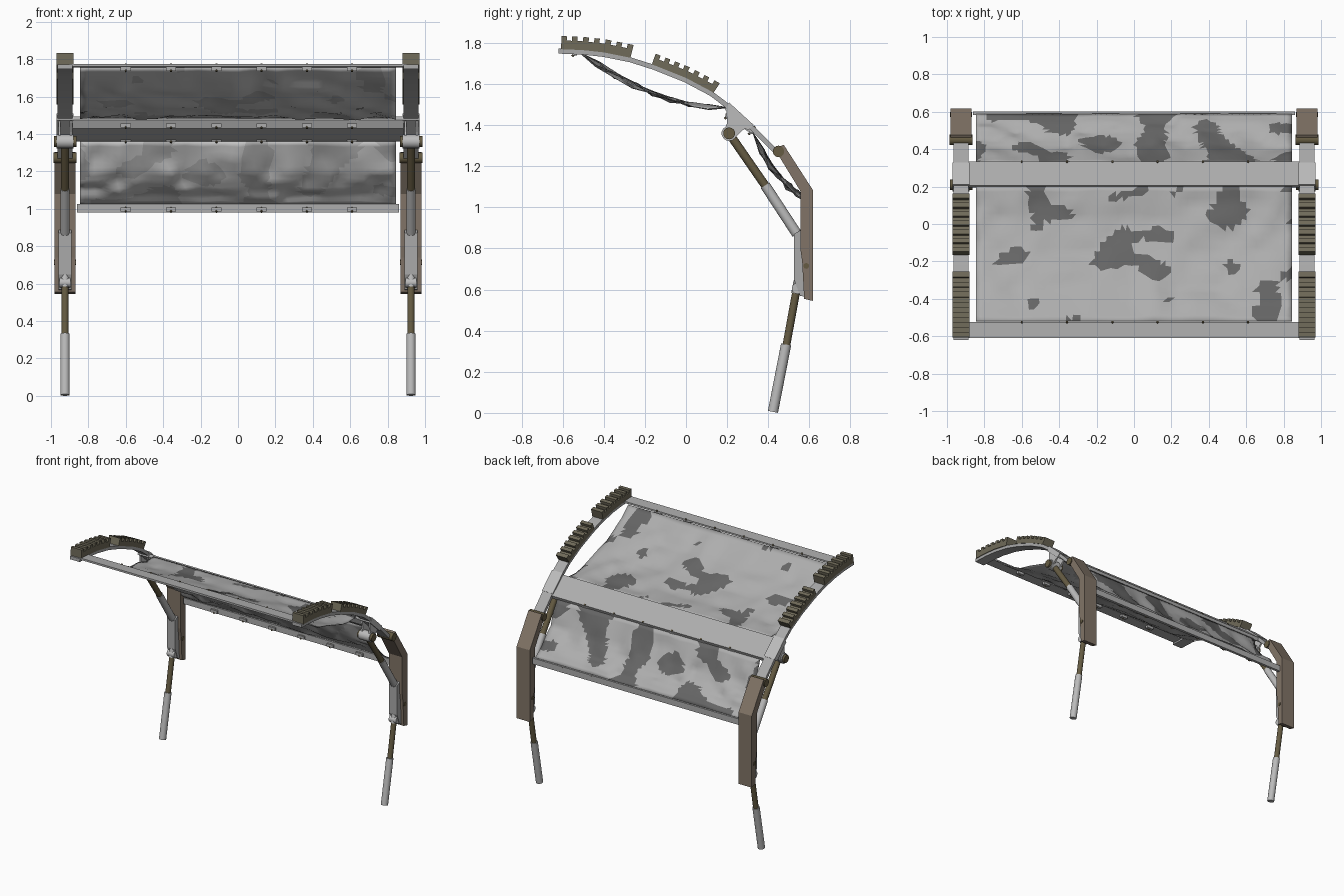
import bpy, bmesh, random
from mathutils import Vector, noise

if "Cube" in bpy.data.objects:
    bpy.data.objects.remove(bpy.data.objects["Cube"])
random.seed(4)


def mat(name, r, g=None, b=None):
    m = bpy.data.materials.new(name)
    m.diffuse_color = (r, g or r, b or r, 1)
    m.use_nodes = True
    m.node_tree.nodes["Principled BSDF"].inputs["Base Color"].default_value = m.diffuse_color
    return m


TAN = mat("tan_plate", 0.22, 0.175, 0.135)
OLIVE = mat("olive_tread", 0.16, 0.145, 0.10)
BRONZE = mat("bronze", 0.13, 0.105, 0.055)
STEEL = mat("steel", 0.42)
TUBE = mat("tube_steel", 0.50)
RAILGREY = mat("rail_grey", 0.40)
CLOTH = [mat("cloth_light", 0.42), mat("cloth_dark", 0.13),
         mat("lining_light", 1.0), mat("lining_dark", 0.45)]


def finish(name, bm, materials=STEEL, smooth=None):
    bmesh.ops.recalc_face_normals(bm, faces=bm.faces)
    me = bpy.data.meshes.new(name)
    bm.to_mesh(me)
    bm.free()
    ob = bpy.data.objects.new(name, me)
    bpy.context.collection.objects.link(ob)
    for m in materials if isinstance(materials, list) else [materials]:
        me.materials.append(m)
    if smooth:
        bpy.ops.object.select_all(action='DESELECT')
        ob.select_set(True)
        bpy.context.view_layer.objects.active = ob
        bpy.ops.object.shade_smooth_by_angle(angle=smooth)
    return ob


def prism(name, pts, x0, x1, material=STEEL, smooth=None):
    """Side profile in (y, z), extruded across x."""
    bm = bmesh.new()
    a = [bm.verts.new((x0, y, z)) for y, z in pts]
    b = [bm.verts.new((x1, y, z)) for y, z in pts]
    bm.faces.new(a)
    bm.faces.new(b[::-1])
    for i in range(len(pts)):
        j = (i + 1) % len(pts)
        bm.faces.new((a[i], b[i], b[j], a[j]))
    return finish(name, bm, material, smooth)


def rod(name, p, q, r, material=TUBE, sides=14):
    p, q = Vector(p), Vector(q)
    bm = bmesh.new()
    bmesh.ops.create_cone(bm, cap_ends=True, segments=sides, radius1=r, radius2=r, depth=(q - p).length)
    rot = (q - p).to_track_quat('Z', 'Y')
    for v in bm.verts:
        v.co = rot @ v.co + (p + q) / 2
    return finish(name, bm, material, 0.7)


def interp(pts, y):
    for (a, b), (c, d) in zip(pts, pts[1:]):
        if y <= c:
            break
    return b + (d - b) * (y - a) / (c - a)


# Curved top line of the side rails
RAIL = [(-.62, 1.772), (-.5, 1.767), (-.4, 1.756), (-.27, 1.73), (-.15, 1.692), (0, 1.632),
        (.13, 1.563), (.2, 1.51), (.27, 1.45), (.34, 1.385), (.44, 1.285)]


def above(y, h):
    """Point offset h along the normal of the rail."""
    dz = (interp(RAIL, y + .03) - interp(RAIL, y - .03)) / .06
    n = Vector((-dz, 1)).normalized()
    return (y + n.x * h, interp(RAIL, y) + n.y * h)


def tread(name, y0, y1, x0, x1, h, teeth=7):
    n = teeth * 2 - 1
    ys = [y0 + (y1 - y0) * i / n for i in range(n + 1)]
    top = []
    for i in range(n):
        hh = h if i % 2 == 0 else h - .021
        top += [above(ys[i], hh), above(ys[i + 1], hh)]
    base = [above(y, -.002) for y in reversed(ys)]
    prism(name, top + base, x0, x1, OLIVE)


def cloth(name, prof, nx, ny, amp, dark):
    """Crumpled, blotchy sheet hung between two bars, with a paler lining."""
    bm = bmesh.new()
    rows = []
    y0, y1 = prof[0][0], prof[-1][0]
    for j in range(ny + 1):
        row = []
        for i in range(nx + 1):
            y = y0 + (y1 - y0) * j / ny
            k = 0 if j in (0, ny) else amp
            dx = 0 if i in (0, nx) else random.uniform(-.025, .025)
            row.append(bm.verts.new((-.845 + 1.69 * i / nx + dx, y + random.uniform(-k, k),
                                     interp(prof, y) + random.uniform(-k, k))))
        rows.append(row)
    for r, s in zip(rows, rows[1:]):
        for i in range(nx):
            bm.faces.new((r[i], s[i], s[i + 1], r[i + 1]))
    bmesh.ops.subdivide_edges(bm, edges=bm.edges, cuts=2, use_grid_fill=True)
    bmesh.ops.triangulate(bm, faces=bm.faces)
    bmesh.ops.recalc_face_normals(bm, faces=bm.faces)
    if sum(f.normal.z for f in bm.faces) < 0:
        bmesh.ops.reverse_faces(bm, faces=bm.faces)
    # Blotches of the darker shade
    for f in bm.faces:
        c = f.calc_center_median()
        f.material_index = int(noise.noise((c.x * 5, c.y * 8, c.z * 4)) > dark)
    up = sum(f.normal.z for f in bm.faces) > 0
    ob = finish(name, bm, CLOTH, 1.2)
    if up and sum(p.normal.z for p in ob.data.polygons) < 0:
        ob.data.flip_normals()
    sol = ob.modifiers.new("thickness", 'SOLIDIFY')
    sol.thickness = .004
    sol.offset = 0
    sol.material_offset = 2


cloth("roof_cloth", [(-.52, 1.755), (-.4, 1.675), (-.29, 1.61), (-.13, 1.54), (.02, 1.50), (.12, 1.487), (.205, 1.485)],
      16, 8, .013, .25)
cloth("back_cloth", [(.325, 1.365), (.385, 1.24), (.43, 1.175), (.48, 1.117), (.55, 1.065), (.588, 1.025)],
      18, 6, .015, .06)

# Cross bars
prism("front_bar", [(-.61, 1.774), (-.525, 1.770), (-.525, 1.757), (-.61, 1.76)], -.9, .9)
prism("middle_bar", [(.205, 1.495), (.335, 1.385), (.325, 1.36), (.30, 1.37), (.21, 1.43), (.195, 1.475)], -.885, .885)
prism("lower_bar", [(.582, 1.025), (.602, 1.025), (.602, .98), (.582, .98)], -.86, .86)

# Cloth hooks along each bar
for i in range(6):
    x = -.6 + .242 * i
    for y, z in ((-.54, 1.752), (.203, 1.448), (.318, 1.372), (.58, 1.0)):
        prism("hook_block", [(y - .012, z - .014), (y + .010, z - .014), (y + .010, z + .008), (y - .012, z + .008)],
              x - .027, x + .027)
        rod("hook_pin", (x, y - .014, z - .018), (x, y + .018, z + .022), .006, BRONZE, 6)

# Side frames, mirrored left and right
for s, side in ((-1, "left_"), (1, "right_")):
    X = .925 * s

    def wide(w):
        return X - w, X + w

    lower = [above(y, -.024) for y, z in reversed(RAIL)]
    prism(side + "rail", RAIL + lower, *wide(.040), RAILGREY, .6)
    tread(side + "front_tread", -.608, -.27, *wide(.045), .062)
    tread(side + "rear_tread", -.165, .135, *wide(.045), .053)

    # Pivot bracket and joint bolts
    for dx in (-.036, .026):
        prism(side + "bracket_cheek", [(.195, 1.50), (.315, 1.40), (.275, 1.375), (.235, 1.335), (.205, 1.33),
                                       (.18, 1.36), (.2, 1.41)], X + dx, X + dx + .012, TUBE)
    prism(side + "bracket_cap", [(.21, 1.510), (.33, 1.400), (.30, 1.375), (.19, 1.475)], *wide(.045), TUBE)
    rod(side + "pivot_ring", (X - .045, .21, 1.36), (X + .045, .21, 1.36), .037)
    rod(side + "pivot_bolt", (X - .06, .21, 1.36), (X + .062, .21, 1.36), .029, BRONZE)
    rod(side + "elbow_bolt", (X - .062, .45, 1.272), (X + .062, .45, 1.272), .028, BRONZE)

    # Bent outer leg plate with its inner bracket
    prism(side + "leg_plate", [(.475, 1.305), (.617, 1.085), (.617, .545), (.575, .555), (.565, .74), (.556, .80),
                               (.556, 1.08), (.455, 1.245), (.44, 1.285)], *wide(.055), TAN)
    prism(side + "leg_bracket", [(.525, .87), (.56, .89), (.60, .74), (.60, .56), (.555, .57), (.525, .65)],
          *wide(.034), RAILGREY)
    rod(side + "knee_bolt", (X - .06, .585, .715), (X + .06, .585, .715), .014, BRONZE)

    # Upper strut
    rod(side + "upper_strut_rod", (X, .22, 1.345), (X, .40, 1.085), .021, BRONZE)
    rod(side + "upper_strut_tube", (X, .385, 1.107), (X, .54, .87), .025)

    # Lower leg
    rod(side + "ankle_joint", (X - .03, .54, .605), (X + .03, .54, .605), .026)
    rod(side + "lower_leg_socket", (X, .552, .66), (X, .535, .58), .024)
    rod(side + "lower_leg_rod", (X, .538, .60), (X, .485, .31), .019, BRONZE)
    rod(side + "lower_leg_tube", (X, .487, .333), (X, .423, .005), .025)
